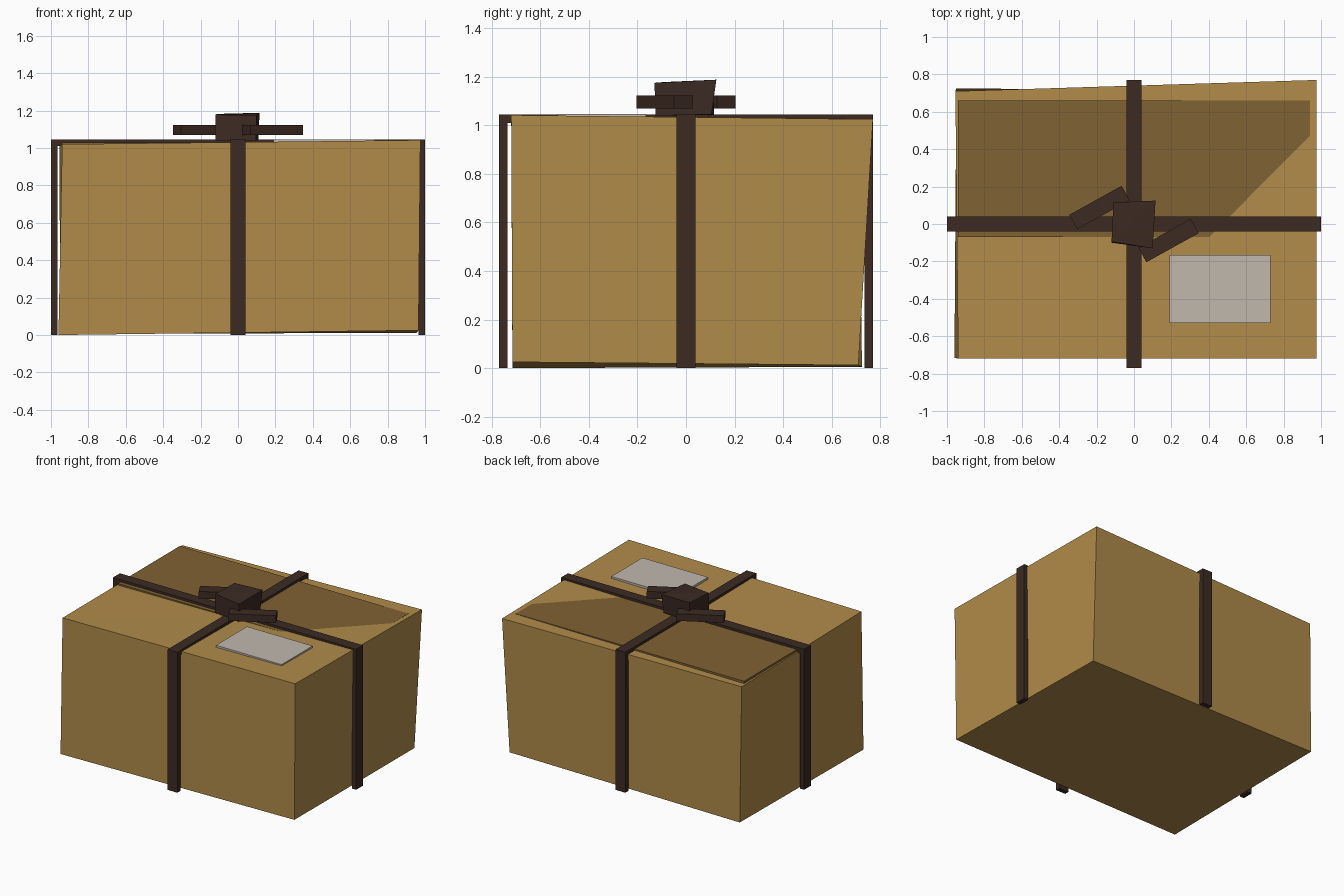
import bpy, bmesh
from math import radians
from mathutils import Matrix

if "Cube" in bpy.data.objects:
    bpy.data.objects.remove(bpy.data.objects["Cube"])


def material(name, rgb):
    m = bpy.data.materials.new(name)
    m.diffuse_color = (*rgb, 1)
    m.use_nodes = True
    m.node_tree.nodes["Principled BSDF"].inputs["Base Color"].default_value = m.diffuse_color
    return m


CARD = material("cardboard", (0.44, 0.26, 0.068))
FLAP = material("dark_cardboard", (0.216, 0.122, 0.034))
STRAP = material("dark_strap", (0.045, 0.023, 0.016))
PAPER = material("paper", (0.53, 0.48, 0.42))


def finish(bm, name, mat):
    bmesh.ops.recalc_face_normals(bm, faces=bm.faces)
    me = bpy.data.meshes.new(name)
    bm.to_mesh(me)
    bm.free()
    me.materials.append(mat)
    ob = bpy.data.objects.new(name, me)
    bpy.context.collection.objects.link(ob)
    return ob


def block(name, lo, hi, mat, turn=0):
    bm = bmesh.new()
    size = [b - a for a, b in zip(lo, hi)]
    mid = [(a + b) / 2 for a, b in zip(lo, hi)]
    bmesh.ops.create_cube(bm, size=1, matrix=Matrix.Translation(mid)
                          @ Matrix.Rotation(radians(turn), 4, 'Z')
                          @ Matrix.Diagonal((*size, 1)))
    return finish(bm, name, mat)


def crooked_block(name, bottom, top, mat):
    # corners run front-left, front-right, back-right, back-left
    bm = bmesh.new()
    b = [bm.verts.new(p) for p in bottom]
    t = [bm.verts.new(p) for p in top]
    for i in range(4):
        j = (i + 1) % 4
        bm.faces.new((b[i], b[j], t[j], t[i]))
    bm.faces.new(b[::-1])
    # lid is folded along the front-left to back-right diagonal
    bm.faces.new((t[0], t[1], t[2]))
    bm.faces.new((t[0], t[2], t[3]))
    return finish(bm, name, mat)


# Parcel body with slightly crushed corners
crooked_block("parcel_body",
              [(-0.96, -0.715, 0.0), (0.965, -0.715, 0.025),
               (0.955, 0.71, 0.012), (-0.95, 0.725, 0.005)],
              [(-0.94, -0.72, 1.02), (0.975, -0.72, 1.042),
               (0.975, 0.77, 1.025), (-0.955, 0.71, 1.01)], CARD)

# Lid flap and address label
block("lid_flap", (-0.94, -0.07, 1.008), (0.94, 0.66, 1.028), FLAP)
block("label", (0.19, -0.53, 1.026), (0.73, -0.165, 1.046), PAPER)

# Straps over the top and down the four sides
W, T, H = 0.04, 0.035, 1.045
block("top_strap_long", (-1, -W, H - T), (1, W, H), STRAP)
block("top_strap_short", (-W, -0.77, H - T), (W, 0.77, H), STRAP)
for s, xn, yn in ((-1, "left", "front"), (1, "right", "back")):
    x, y = sorted((s * (1 - T), s)), sorted((s * (0.77 - T), s * 0.77))
    block(xn + "_strap", (x[0], -W, 0), (x[1], W, H), STRAP)
    block(yn + "_strap", (-W, y[0], 0), (W, y[1], H), STRAP)

# Knot and its two loops
crooked_block("knot",
              [(-0.12, -0.1, 1.04), (0.095, -0.125, 1.04),
               (0.11, 0.105, 1.045), (-0.105, 0.115, 1.04)],
              [(-0.12, -0.095, 1.178), (0.1, -0.13, 1.175),
               (0.115, 0.125, 1.188), (-0.11, 0.115, 1.182)], STRAP)
for s, n in ((-1, "left_loop"), (1, "right_loop")):
    cx, cy = s * 0.185, -s * 0.088
    block(n, (cx - 0.16, cy - 0.044, 1.07), (cx + 0.16, cy + 0.044, 1.123), STRAP, 29)
